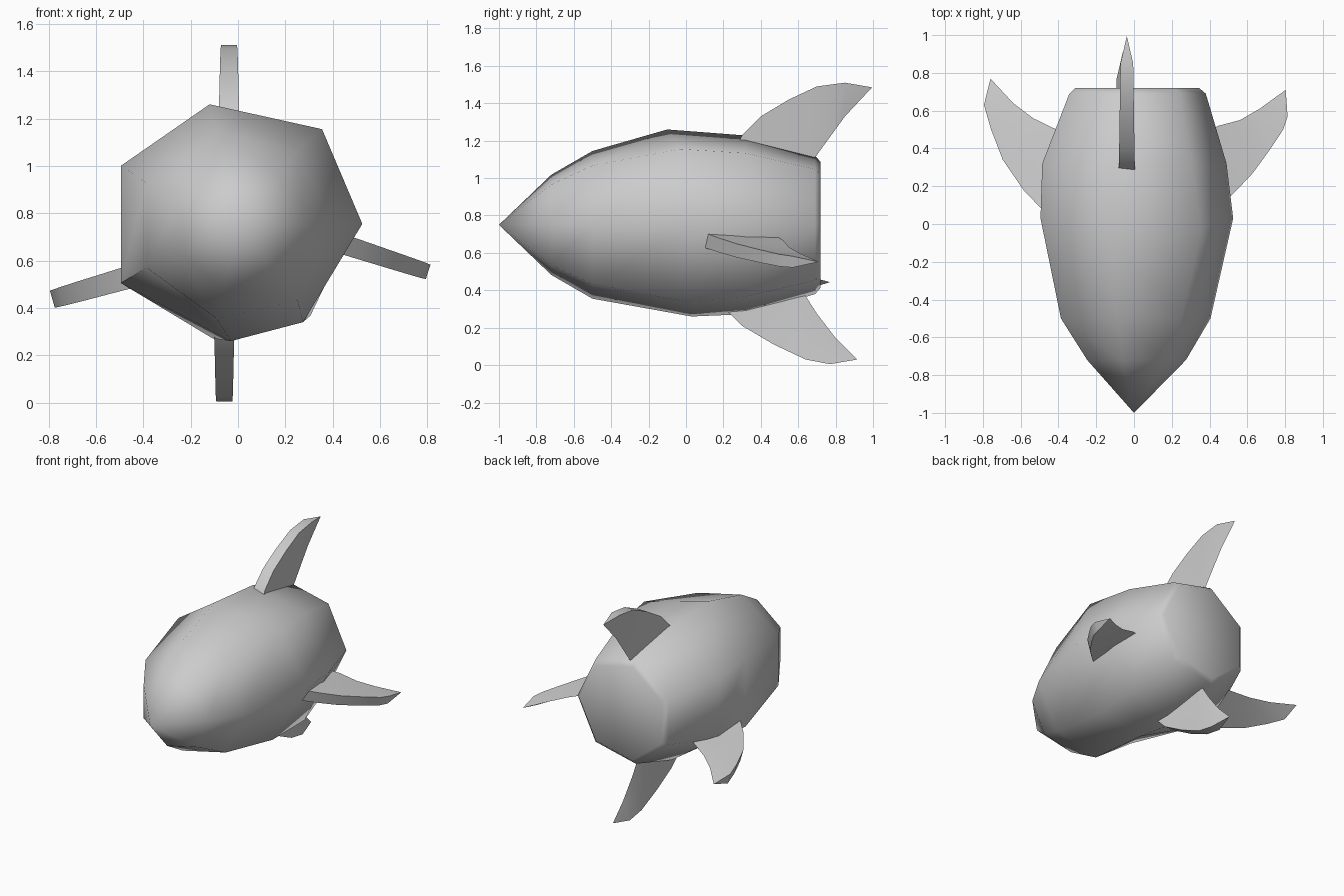
import bpy, bmesh
from math import sin, cos, tau, radians
from mathutils import Vector

if "Cube" in bpy.data.objects:
    bpy.data.objects.remove(bpy.data.objects["Cube"])

CZ = 0.75   # height of the long axis


def finish(bm, name, angle):
    bmesh.ops.recalc_face_normals(bm, faces=bm.faces)
    me = bpy.data.meshes.new(name)
    bm.to_mesh(me)
    bm.free()
    ob = bpy.data.objects.new(name, me)
    bpy.context.collection.objects.link(ob)
    bpy.ops.object.select_all(action='DESELECT')
    ob.select_set(True)
    bpy.context.view_layer.objects.active = ob
    bpy.ops.object.shade_smooth_by_angle(angle=radians(angle))
    return ob


def heptagon(y, r, left=1.0):
    pts = []
    for i in range(7):
        a = tau * i / 7
        k = left if i in (3, 4) else 1.0
        pts.append((r * k * cos(a), y, CZ + r * sin(a) * (1 if k == 1 else 1.02)))
    return pts


# Body: seven-sided rings, with a slightly irregular widest ring
middle = [(.525, .03, .755), (.355, -.03, 1.155), (-.12, -.10, 1.26), (-.495, .03, 1.0),
          (-.495, .03, .505), (-.03, .03, .26), (.275, .0, .34)]
rings = [heptagon(-.72, .275), heptagon(-.5, .405, 1.06), middle,
         heptagon(.32, .49, 1.1), heptagon(.69, .38), heptagon(.72, .345)]
bm = bmesh.new()
loops = [[bm.verts.new(p) for p in ring] for ring in rings]
nose = bm.verts.new((0, -1, CZ))
for i in range(7):
    j = (i + 1) % 7
    bm.faces.new((nose, loops[0][i], loops[0][j]))
    for a, b in zip(loops, loops[1:]):
        bm.faces.new((a[i], b[i], b[j], a[j]))
bm.faces.new(loops[-1])
finish(bm, "body", 53)


# Fins: swept wedges, thick leading edge and sharp trailing edge
def fin(name, lead, trail, tip, angle, width, offset=0.0):
    """Profiles are (y, distance from axis); angle is the direction seen from the front."""
    out = Vector((cos(radians(angle)), 0, sin(radians(angle))))
    side = Vector((-out.z, 0, out.x))
    base = Vector((0, 0, CZ)) + side * offset

    def place(p, s):
        return base + out * p[1] + Vector((0, p[0], 0)) + side * s

    bm = bmesh.new()
    n = len(lead)
    left, right = [], []
    for i, p in enumerate(lead):
        w = width * (1 - .25 * i / (n - 1)) / 2
        left.append(bm.verts.new(place(p, w)))
        right.append(bm.verts.new(place(p, -w)))
    back = [bm.verts.new(place(p, 0)) for p in trail]
    end = bm.verts.new(place(tip, 0))
    for i in range(n - 1):
        bm.faces.new((left[i], left[i + 1], right[i + 1], right[i]))
    bm.faces.new((left[-1], end, right[-1]))
    bm.faces.new((left[0], right[0], back[0]))
    for edge in (left, right):
        bm.faces.new(edge + [end] + back[::-1])
    bmesh.ops.triangulate(bm, faces=[f for f in bm.faces if len(f.verts) > 4])
    finish(bm, name, 35)


fin("top_fin", [(.27, .42), (.30, .48), (.40, .58), (.55, .67), (.70, .74), (.85, .76)],
    [(.63, .30), (.69, .36), (.77, .47), (.85, .58)], (.995, .735), 90, .09, .038)
fin("bottom_fin", [(.19, .43), (.23, .47), (.30, .54), (.47, .64), (.64, .72), (.77, .745)],
    [(.58, .30), (.62, .35), (.70, .475), (.80, .605)], (.915, .72), 270, .09, -.058)
fin("right_fin", [(.08, .43), (.17, .53), (.27, .63), (.40, .73), (.50, .80), (.57, .825)],
    [(.47, .36), (.52, .45), (.55, .57), (.61, .68)], (.71, .825), -18, .085, .06)
fin("left_fin", [(.03, .45), (.08, .52), (.18, .62), (.34, .735), (.50, .80), (.63, .84)],
    [(.43, .33), (.49, .43), (.56, .58), (.64, .69)], (.77, .815), 196, .10, -.075 + .16)
